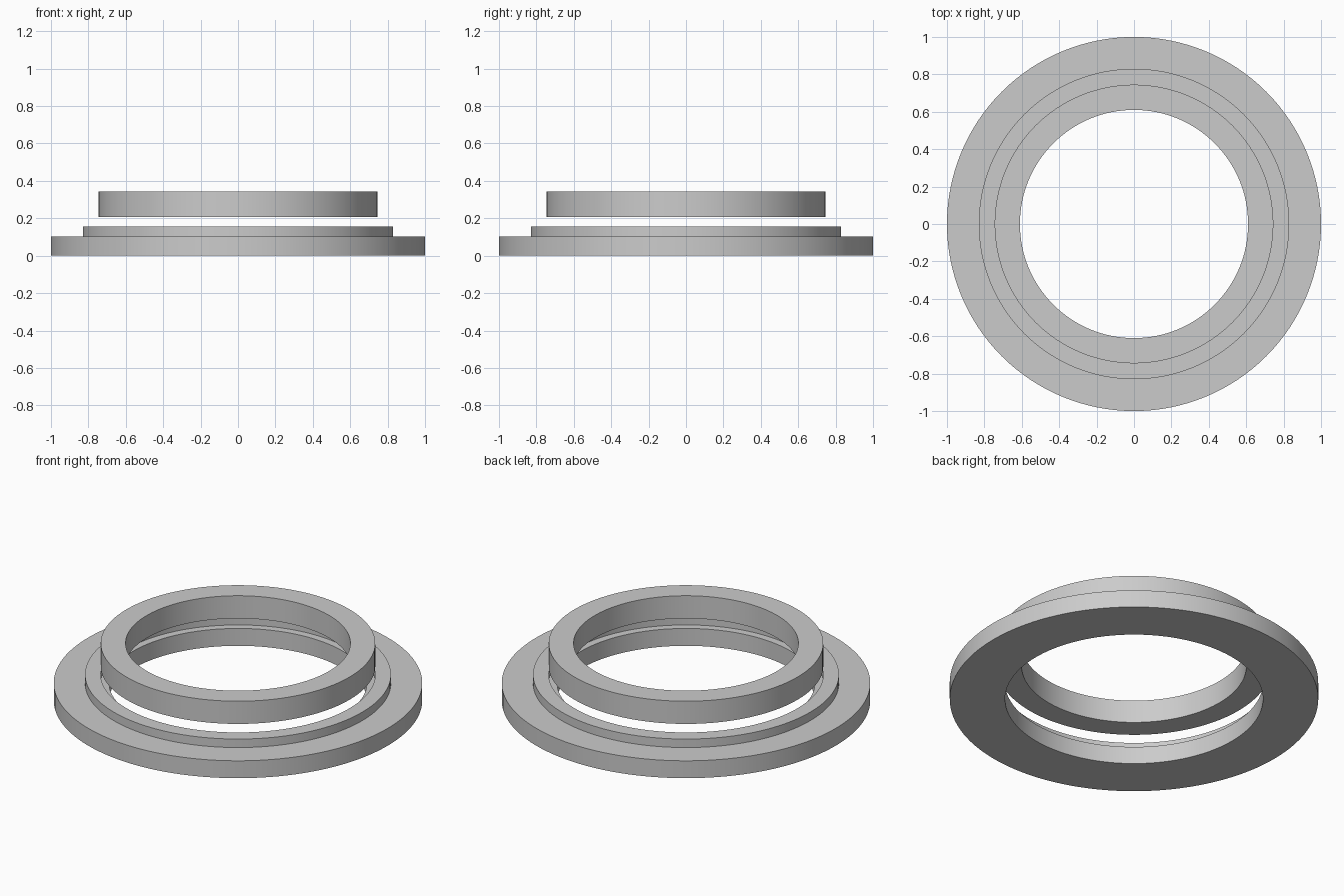
import bpy
import bmesh
from math import radians, tau
from mathutils import Matrix, Vector

cube = bpy.data.objects.get("Cube")
if cube:
    bpy.data.objects.remove(cube, do_unlink=True)

SEGMENTS = 128

# Single plain grey finish
grey = bpy.data.materials.new("plain_grey")
grey.use_nodes = True
colour = (0.6, 0.6, 0.6, 1)
grey.diffuse_color = colour
grey.node_tree.nodes["Principled BSDF"].inputs["Base Color"].default_value = colour


def lathe(name, profile):
    """Revolve a closed (radius, height) profile around the z axis."""
    bm = bmesh.new()
    rings = []
    for i in range(SEGMENTS):
        turn = Matrix.Rotation(tau * i / SEGMENTS, 3, "Z")
        rings.append([bm.verts.new(turn @ Vector((r, 0, z))) for r, z in profile])
    for i, ring in enumerate(rings):
        following = rings[(i + 1) % SEGMENTS]
        for j in range(len(profile)):
            k = (j + 1) % len(profile)
            bm.faces.new((ring[j], following[j], following[k], ring[k]))
    bmesh.ops.recalc_face_normals(bm, faces=bm.faces)
    mesh = bpy.data.meshes.new(name)
    bm.to_mesh(mesh)
    bm.free()
    mesh.materials.append(grey)
    obj = bpy.data.objects.new(name, mesh)
    bpy.context.collection.objects.link(obj)
    bpy.ops.object.select_all(action="DESELECT")
    obj.select_set(True)
    bpy.context.view_layer.objects.active = obj
    bpy.ops.object.shade_smooth_by_angle(angle=radians(30))
    return obj


# Flange with a raised lip that forms a recessed seat
lathe("base_flange", [(0.70, 0), (1, 0), (1, 0.104), (0.83, 0.104),
                      (0.83, 0.155), (0.745, 0.155), (0.745, 0.104), (0.70, 0.104)])

# Separate ring floating above the seat
lathe("upper_ring", [(0.61, 0.206), (0.745, 0.206), (0.745, 0.342), (0.61, 0.342)])
